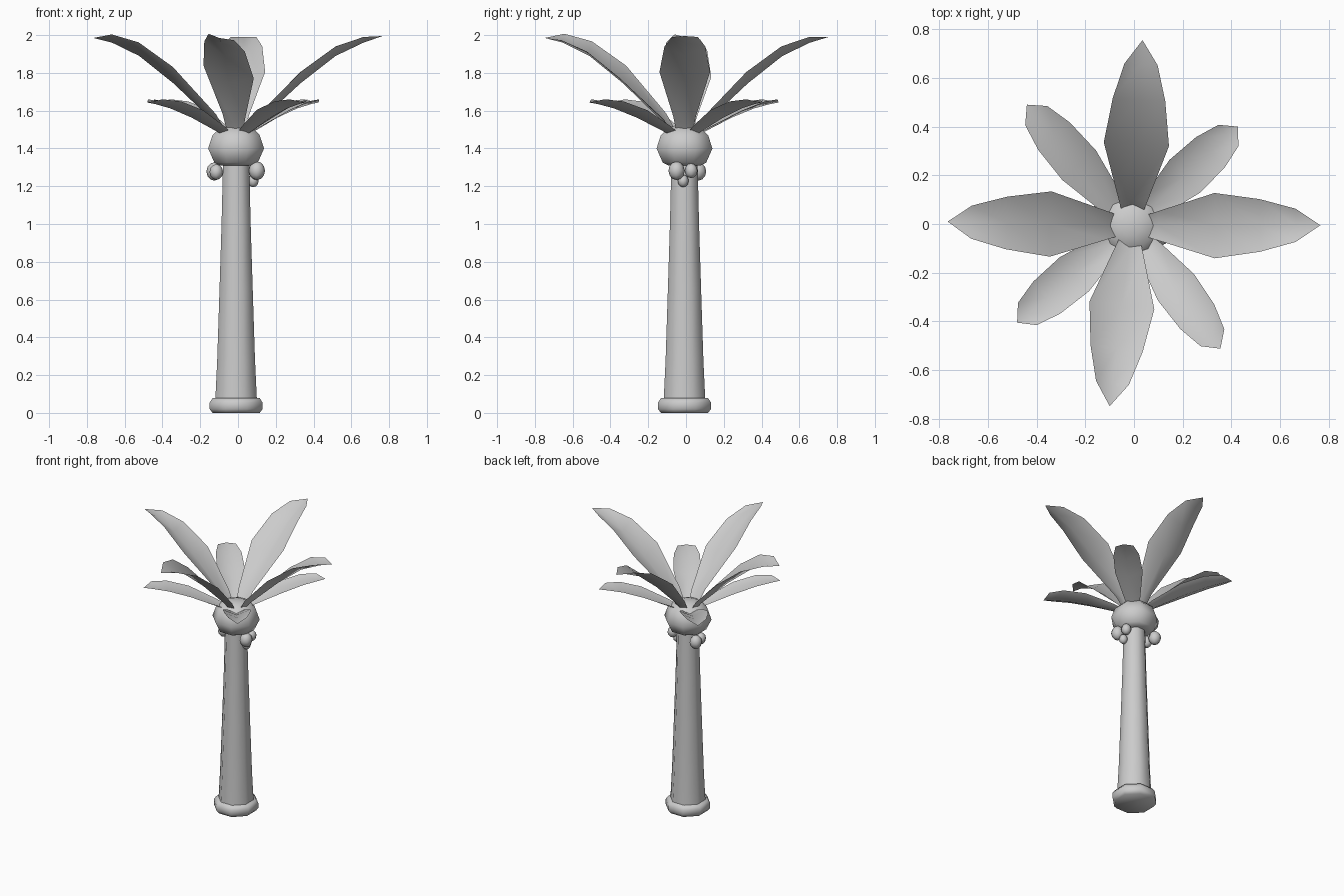
import bpy, bmesh, math
from mathutils import Vector

if "Cube" in bpy.data.objects:
    bpy.data.objects.remove(bpy.data.objects["Cube"])

CX, CY = -0.01, -0.008   # trunk axis


def finish(name, bm, angle=60):
    bmesh.ops.recalc_face_normals(bm, faces=bm.faces)
    me = bpy.data.meshes.new(name)
    bm.to_mesh(me)
    bm.free()
    ob = bpy.data.objects.new(name, me)
    bpy.context.collection.objects.link(ob)
    bpy.ops.object.select_all(action='DESELECT')
    bpy.context.view_layer.objects.active = ob
    ob.select_set(True)
    bpy.ops.object.shade_smooth_by_angle(angle=math.radians(angle))
    return ob


def lathe(name, profile, sides=8):
    """Capped stack of rings from (radius across flats, z) pairs, flats on the axes."""
    bm = bmesh.new()
    rings = []
    for r, z in profile:
        r /= math.cos(math.pi / sides)
        ring = []
        for i in range(sides):
            a = 2 * math.pi * (i + 0.5) / sides
            ring.append(bm.verts.new((CX + r * math.cos(a), CY + r * math.sin(a), z)))
        rings.append(ring)
    for a, b in zip(rings, rings[1:]):
        for i in range(sides):
            j = (i + 1) % sides
            bm.faces.new((a[i], a[j], b[j], b[i]))
    bm.faces.new(rings[0][::-1])
    bm.faces.new(rings[-1])
    return finish(name, bm)


def leaf(name, tip, stations, roll=0.0):
    """Trough-shaped frond; stations are (fraction, z, half width, edge lift)."""
    start = Vector((CX, CY, 0))
    axis = Vector((tip[0], tip[1], 0)) - start
    side = Vector((-axis.y, axis.x, 0)).normalized()
    bm = bmesh.new()
    rows = []
    for t, z, w, lift in stations:
        p = start + axis * t + Vector((0, 0, z))
        rows.append([bm.verts.new(p + side * w + Vector((0, 0, lift + roll * w))),
                     bm.verts.new(p),
                     bm.verts.new(p - side * w + Vector((0, 0, lift - roll * w)))])
    end = bm.verts.new(start + axis + Vector((0, 0, tip[2])))
    for a, b in zip(rows, rows[1:]):
        for i in (0, 1):
            bm.faces.new((a[i], b[i], b[i + 1], a[i + 1]))
    for i in (0, 1):
        bm.faces.new((rows[-1][i], end, rows[-1][i + 1]))
    return finish(name, bm)


# Foot, trunk and crown
lathe("trunk_foot", [(0.125, 0), (0.14, 0.02), (0.14, 0.055), (0.125, 0.078)])
lathe("trunk", [(0.11, 0.07), (0.10, 0.28), (0.088, 0.65), (0.077, 1.0), (0.069, 1.34)])
lathe("crown", [(0.085, 1.31), (0.115, 1.325), (0.148, 1.40), (0.125, 1.47),
                (0.09, 1.505), (0.04, 1.525)])

# Long upper leaves, two of them rolled about their length
LONG = [(0.06, 1.45, 0.04, 0.02), (0.14, 1.53, 0.06, 0.04), (0.44, 1.745, 0.134, 0.06),
        (0.68, 1.89, 0.108, 0.05), (0.87, 1.96, 0.068, 0.03)]
for i, (x, y, z, roll) in enumerate([(0.765, -0.005, 1.995, 0), (0.035, 0.755, 1.99, 0),
                                     (-0.765, 0.01, 1.985, 0.2), (-0.10, -0.748, 1.985, -0.25)]):
    leaf(f"long_leaf_{i + 1}", (x, y, z), LONG, roll)

# Short lower leaves
SHORT = [(0.08, 1.455, 0.035, 0.015), (0.20, 1.485, 0.055, 0.03), (0.50, 1.563, 0.092, 0.04),
         (0.74, 1.612, 0.086, 0.037), (0.91, 1.635, 0.06, 0.025)]
for i, tip in enumerate([(0.427, 0.40), (-0.44, 0.49), (-0.48, -0.405), (0.355, -0.512)]):
    leaf(f"short_leaf_{i + 1}", (*tip, 1.643), SHORT)

# Nuts hanging in two clusters
NUTS = [(0.10, -0.05, 1.282, 0.043), (0.09, 0.027, 1.282, 0.034), (0.08, -0.015, 1.228, 0.029),
        (-0.125, 0.065, 1.278, 0.042), (-0.115, -0.005, 1.275, 0.036)]
for i, (x, y, z, r) in enumerate(NUTS):
    bm = bmesh.new()
    bmesh.ops.create_uvsphere(bm, u_segments=8, v_segments=6, radius=r)
    bmesh.ops.scale(bm, vec=(1, 1, 1.15), verts=bm.verts)
    bmesh.ops.translate(bm, vec=(x, y, z), verts=bm.verts)
    finish(f"nut_{i + 1}", bm)
